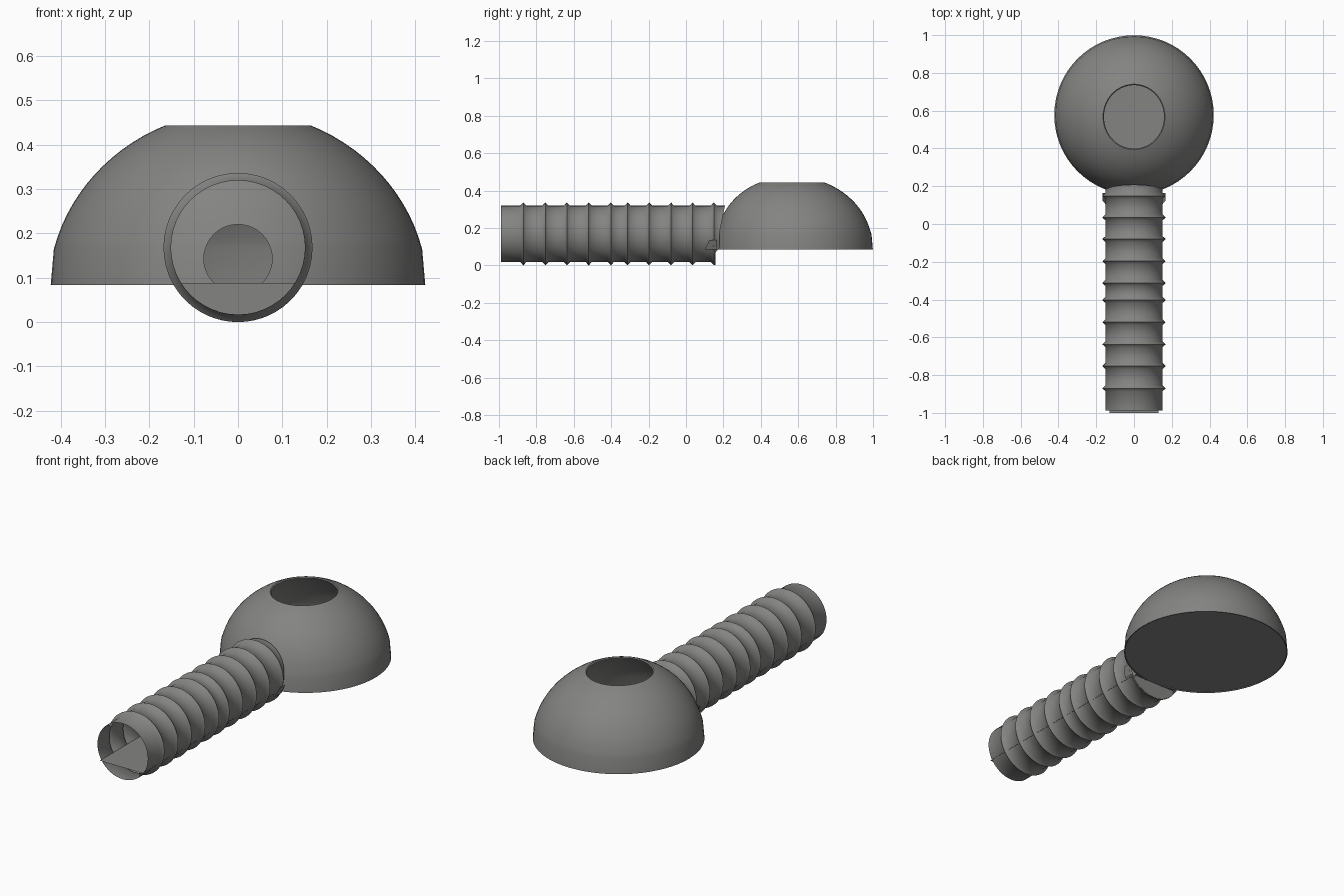
import bpy, bmesh, math

if "Cube" in bpy.data.objects:
    bpy.data.objects.remove(bpy.data.objects["Cube"])

CY, BASE = 0.577, 0.084           # dome centre and rim height
FLOOR = 0.088                     # floor height
TZ, TR, RR = 0.168, 0.151, 0.168  # tube axis height, radius, rib radius

dark = bpy.data.materials.new("dark_grey")
dark.diffuse_color = (0.23, 0.23, 0.225, 1)
dark.use_nodes = True
dark.node_tree.nodes["Principled BSDF"].inputs["Base Color"].default_value = dark.diffuse_color


def make(name, verts, faces, smooth=0):
    me = bpy.data.meshes.new(name)
    me.from_pydata(verts, [], faces)
    me.materials.append(dark)
    bm = bmesh.new()
    bm.from_mesh(me)
    bmesh.ops.recalc_face_normals(bm, faces=bm.faces)
    bm.to_mesh(me)
    bm.free()
    ob = bpy.data.objects.new(name, me)
    bpy.context.collection.objects.link(ob)
    if smooth:
        bpy.ops.object.select_all(action='DESELECT')
        ob.select_set(True)
        bpy.context.view_layer.objects.active = ob
        bpy.ops.object.shade_smooth_by_angle(angle=math.radians(smooth))
    return ob


def grid_faces(rows, n, closed=False):
    return [(i * n + j, i * n + (j + 1) % n,
             (i + 1) % rows * n + (j + 1) % n, (i + 1) % rows * n + j)
            for i in range(rows if closed else rows - 1) for j in range(n)]


# Dome: thin shell with straight skirt and slightly oval open top
outer = [(0.422, BASE), (0.415, 0.165)]
for k in range(1, 15):
    a = math.radians(12 + (66.7 - 12) * k / 14)
    outer.append((0.423 * math.cos(a), BASE + 0.391 * math.sin(a)))
T = 0.005
profile = outer + [(r - T, z - T * (z > 0.2)) for r, z in reversed(outer)]
N = 64
verts = []
for r, z in profile:
    f = max(0, (z - 0.2) / 0.245)
    for j in range(N):
        a = 2 * math.pi * j / N
        verts.append((r * (1 - 0.02 * f) * math.cos(a),
                      CY - 0.01 * f + r * (1 + 0.035 * f) * math.sin(a), z))
dome = make("dome_shell", verts, grid_faces(len(profile), N, True), 25)

# Round passage from the tube into the dome
bpy.ops.mesh.primitive_cylinder_add(vertices=40, radius=0.077, depth=0.3,
                                    location=(0, 0.2, 0.143), rotation=(math.pi / 2, 0, 0))
cutter = bpy.context.object
cutter.name = "passage_cutter"
cutter.data.materials.append(dark)
cutter.hide_render = True
cutter.hide_viewport = True
mod = dome.modifiers.new("passage", 'BOOLEAN')
mod.operation = 'DIFFERENCE'
mod.object = cutter
mod.solver = 'EXACT'

# Dome floor
make("dome_floor", [(0.418 * math.cos(2 * math.pi * j / N), CY + 0.418 * math.sin(2 * math.pi * j / N),
                     FLOOR) for j in range(N)], [tuple(range(N))])

# Ribbed tunnel: pointed ribs along an open tube, trimmed near the dome
ribs = [-0.87, -0.752, -0.637, -0.52, -0.402, -0.312, -0.197, -0.08, 0.035, 0.149]
tube = [(-0.988, TR)]
for y in ribs:
    tube += [(y - 0.016, TR), (y, RR), (y + 0.016, TR)]
tube.append((0.2, TR))
M = 48
verts = []
for i, (y, r) in enumerate(tube):
    for j in range(M):
        a = 2 * math.pi * j / M
        s = math.sin(a)
        yy, rr = y, r
        if i >= len(tube) - 2 and TZ + TR * s < BASE:
            yy, rr = 0.151 + 0.003 * (i - len(tube) + 3), RR - 0.002
        elif i == len(tube) - 1:
            yy = 0.178 + 0.03 * max(0, s)
        verts.append((rr * math.cos(a), yy, TZ + rr * s))
make("tunnel_tube", verts, grid_faces(len(tube), M), 60)

# Flat tunnel floor, slightly longer than the tube
make("tunnel_floor", [(-0.129, -1, FLOOR), (0.129, -1, FLOOR),
                      (0.129, 0.19, FLOOR), (-0.129, 0.19, FLOOR)], [(0, 1, 2, 3)])

# End cap closing the tube below its floor
a0 = math.asin((FLOOR - TZ) / RR)
cap = [(RR * math.cos(a), 0.156, TZ + RR * math.sin(a))
       for a in [a0 - (math.pi + 2 * a0) * k / 20 for k in range(21)]]
make("tunnel_end_cap", cap, [tuple(range(21))])

# Small flaps where the skirt meets the tube
for s, side in ((1, "right"), (-1, "left")):
    make("neck_flap_" + side, [(s * 0.146, 0.10, BASE), (s * 0.146, 0.165, BASE),
                               (s * 0.168, 0.165, 0.136), (s * 0.168, 0.125, 0.136)],
         [(0, 1, 2, 3)])
